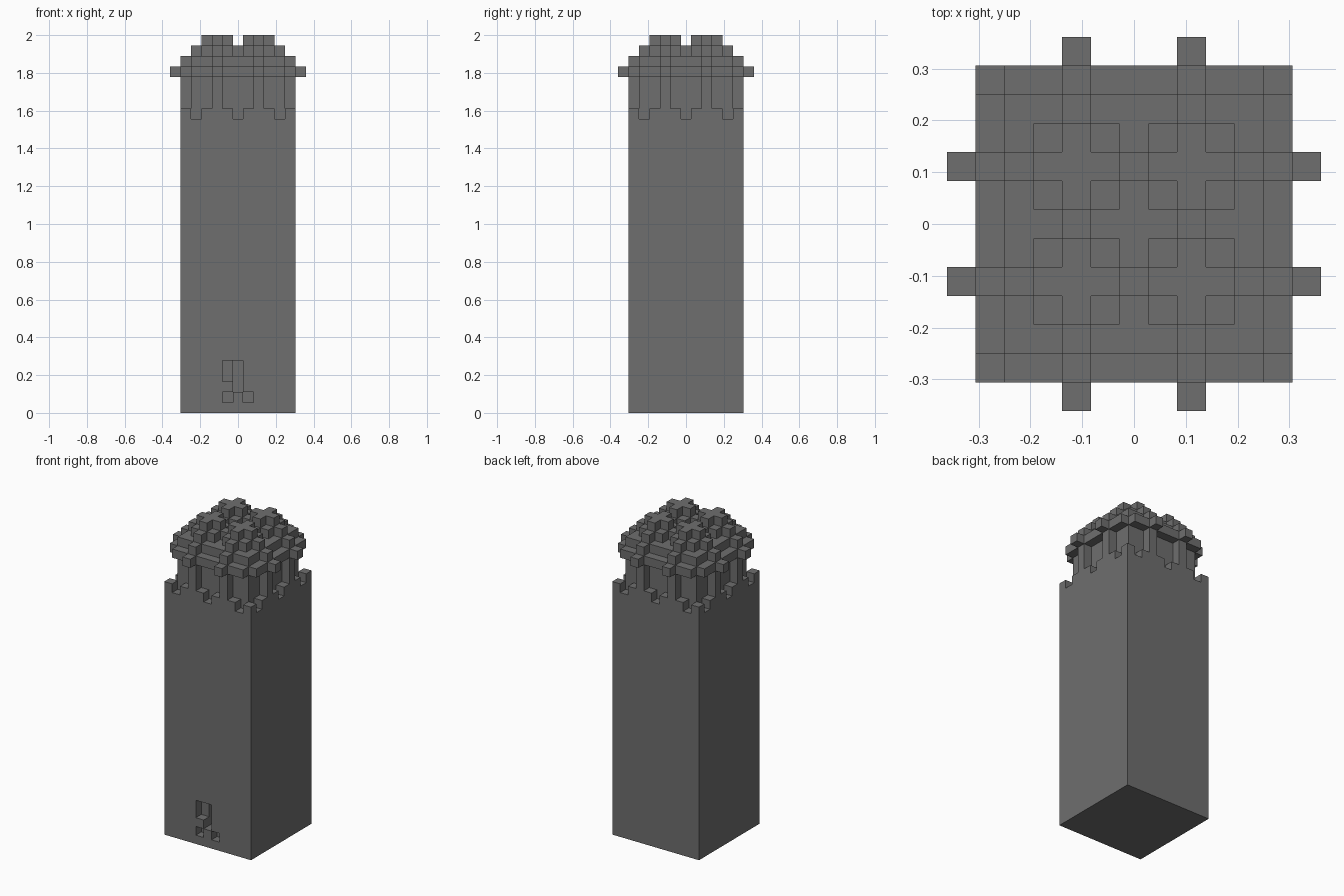
import bpy
import bmesh
from itertools import product
from mathutils import Vector

UNIT = 2 / 36  # edge length of one stone block

if "Cube" in bpy.data.objects:
    bpy.data.objects.remove(bpy.data.objects["Cube"], do_unlink=True)

stone = bpy.data.materials.new("grey stone")
stone.use_nodes = True
stone.diffuse_color = (0.157, 0.157, 0.157, 1)
stone.node_tree.nodes["Principled BSDF"].inputs["Base Color"].default_value = stone.diffuse_color


def block(xs, ys, zs):
    """Cells of a solid block, each range given as (first, last)."""
    return set(product(*(range(a, b + 1) for a, b in (xs, ys, zs))))


def around(cells):
    """Repeat cells on all four sides, mirrored both ways."""
    return {(sx * a, sy * b, z) for x, y, z in cells
            for a, b in ((x, y), (y, x)) for sx in (-1, 1) for sy in (-1, 1)}


def square(r, z0, z1):
    return block((-r, r), (-r, r), (z0, z1))


# Shaft with a carved doorway on the front
shaft = square(5, 0, 27)
shaft -= block((-1, -1), (-5, -5), (3, 4))
shaft -= block((0, 0), (-5, -4), (2, 4))
shaft -= {(-1, -5, 1), (1, -5, 1)}

# Notched rim on top of the shaft
rim = square(5, 28, 28) - around({(5, 0, 28), (5, 4, 28)})

# Recessed neck with two buttresses on each side
neck = square(4, 29, 31) | around(block((5, 5), (2, 2), (29, 31)))

# Overhanging ledge without corners, with projecting beam ends
ledge = (square(5, 32, 32) - around({(5, 5, 32)})) | around({(6, 2, 32)})

# Stepped roof crossed by beams
roof = square(4, 33, 33) | around({(5, 2, 33)})
roof |= around(block((0, 4), (2, 2), (34, 34)) | block((1, 3), (1, 3), (34, 34)))

# Four cross-shaped finials
finials = around({(2, 2, 35), (1, 2, 35), (3, 2, 35)})

parts = {"tower_shaft": shaft, "notched_rim": rim, "tower_neck": neck,
         "beam_ledge": ledge, "stepped_roof": roof, "cross_finials": finials}
solid = set().union(*parts.values())


def build(name, cells):
    """Skin the exposed sides of the cells and merge flat areas."""
    bm = bmesh.new()
    for cell in cells:
        for axis, sign in product(range(3), (-1, 1)):
            step = [0, 0, 0]
            step[axis] = sign
            if tuple(c + s for c, s in zip(cell, step)) in solid:
                continue
            normal = Vector(step) / 2
            u, v = Vector((0, 0, 0)), Vector((0, 0, 0))
            u[(axis + 1) % 3] = v[(axis + 2) % 3] = 0.5
            u *= sign
            centre = Vector(cell) + Vector((0, 0, 0.5)) + normal
            corners = (centre - u - v, centre + u - v, centre + u + v, centre - u + v)
            bm.faces.new([bm.verts.new(p * UNIT) for p in corners])
    bmesh.ops.remove_doubles(bm, verts=bm.verts, dist=UNIT / 100)
    bmesh.ops.dissolve_limit(bm, angle_limit=0.01, verts=bm.verts, edges=bm.edges)
    mesh = bpy.data.meshes.new(name)
    bm.to_mesh(mesh)
    bm.free()
    mesh.materials.append(stone)
    bpy.context.collection.objects.link(bpy.data.objects.new(name, mesh))


for part_name, part_cells in parts.items():
    build(part_name, part_cells)
